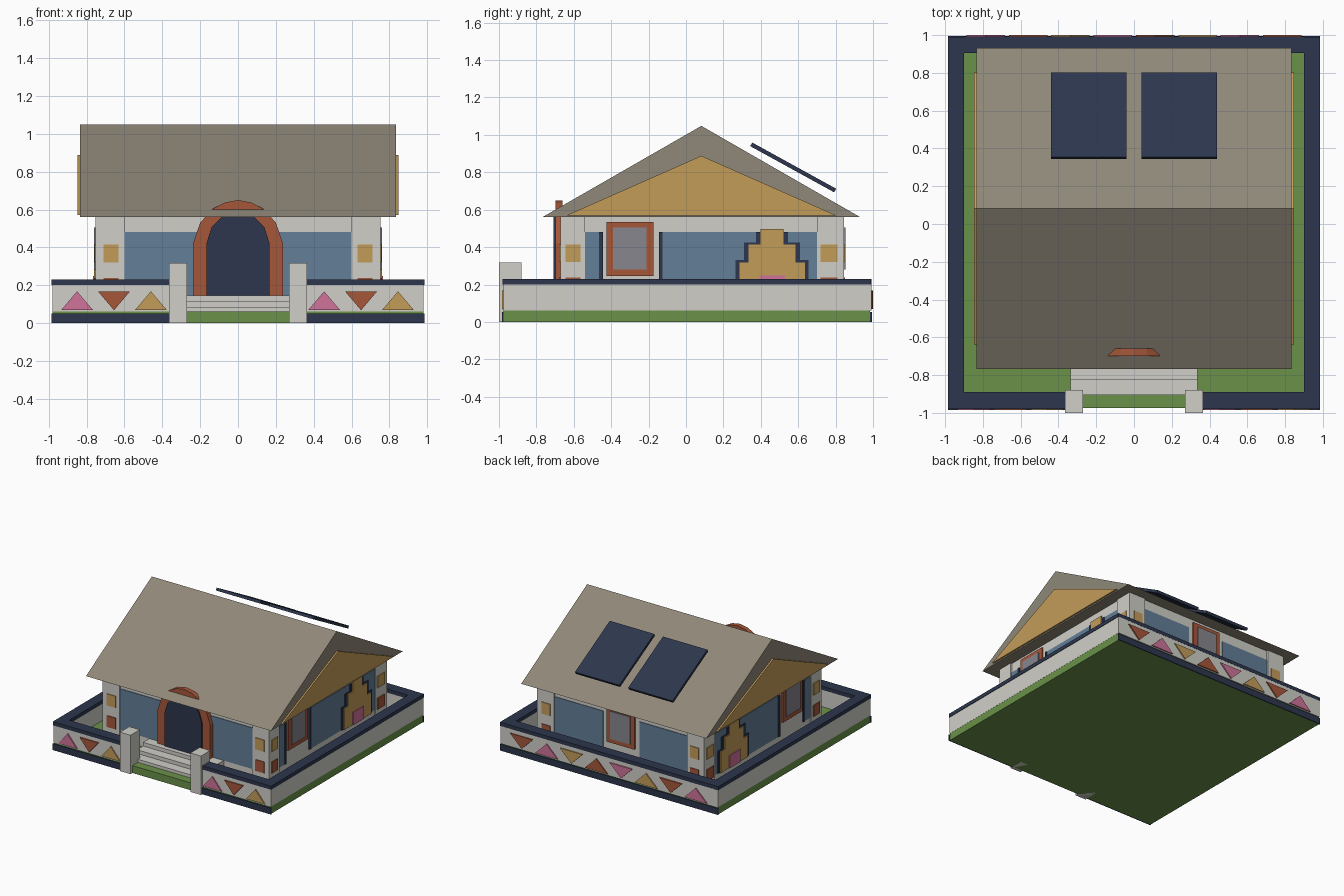
import bpy, bmesh, math
from mathutils import Matrix, Vector

if "Cube" in bpy.data.objects:
    bpy.data.objects.remove(bpy.data.objects["Cube"])


def material(name, hexcode):
    lin = []
    for i in (0, 2, 4):
        c = int(hexcode[i:i + 2], 16) / 255
        lin.append(c / 12.92 if c <= 0.04045 else ((c + 0.055) / 1.055) ** 2.4)
    m = bpy.data.materials.new(name)
    m.diffuse_color = (*lin, 1)
    m.use_nodes = True
    m.node_tree.nodes["Principled BSDF"].inputs["Base Color"].default_value = m.diffuse_color
    return m


WHITE = material("off_white", "D0CFC8")
NAVY = material("navy", "2D364D")
GREEN = material("grass_green", "6A9149")
ROOF = material("roof_taupe", "8F8879")
TAN = material("ochre", "C39C59")
RUST = material("rust_orange", "A6573A")
PINK = material("pink", "CF7399")
GLASS = material("blue_glass", "637F97")
GREY = material("door_grey", "86868D")


def prism(name, pts, axis, a, b, mat):
    """Extrude a 2D profile along x (pts are y,z) or along y (pts are x,z)."""
    bm = bmesh.new()
    place = (lambda p: (a, p[0], p[1])) if axis == "x" else (lambda p: (p[0], a, p[1]))
    face = bm.faces.new([bm.verts.new(place(p)) for p in pts])
    ext = bmesh.ops.extrude_face_region(bm, geom=[face])
    move = Vector((b - a, 0, 0)) if axis == "x" else Vector((0, b - a, 0))
    bmesh.ops.translate(bm, vec=move, verts=[v for v in ext["geom"] if isinstance(v, bmesh.types.BMVert)])
    bmesh.ops.recalc_face_normals(bm, faces=bm.faces)
    me = bpy.data.meshes.new(name)
    bm.to_mesh(me)
    bm.free()
    me.materials.append(mat)
    ob = bpy.data.objects.new(name, me)
    bpy.context.collection.objects.link(ob)
    return ob


def rect(u0, u1, z0, z1):
    return [(u0, z0), (u1, z0), (u1, z1), (u0, z1)]


def box(name, x0, x1, y0, y1, z0, z1, mat):
    return prism(name, rect(x0, x1, z0, z1), "y", y0, y1, mat)


def tri(cx, hw, up):
    lo, hi = 0.068, 0.168
    return [(cx - hw, lo), (cx + hw, lo), (cx, hi)] if up else [(cx - hw, hi), (cx + hw, hi), (cx, lo)]


def mirrored(pts):
    """Complete a left half profile, ending at the apex on x = 0."""
    return pts + [(-x, z) for x, z in reversed(pts[:-1])]


# Lawn and garden wall
box("lawn", -0.98, 0.98, -0.975, 0.985, 0, 0.06, GREEN)
for s in (-1, 1):
    box("side_wall", s * 0.905, s * 0.981, -0.976, 0.985, 0.06, 0.2, WHITE)
    box("side_wall_cap", s * 0.9, s * 0.985, -0.98, 0.99, 0.2, 0.23, NAVY)
    box("front_wall", s * 0.34, s * 0.905, -0.976, -0.895, 0.06, 0.2, WHITE)
    box("front_wall_corner", s * 0.905, s * 0.981, -0.977, -0.976, 0.06, 0.2, WHITE)
    box("front_wall_cap", s * 0.34, s * 0.9, -0.98, -0.89, 0.2, 0.23, NAVY)
    box("front_wall_base", s * 0.365, s * 0.985, -0.984, -0.975, 0, 0.052, NAVY)
    box("gate_pillar", s * 0.27, s * 0.365, -1, -0.88, 0, 0.317, WHITE)
box("back_wall", -0.981, 0.981, 0.91, 0.991, 0.06, 0.2, WHITE)
box("back_wall_cap", -0.9, 0.9, 0.905, 0.992, 0.2, 0.23, NAVY)
box("back_wall_base", -0.985, 0.985, 0.985, 0.994, 0, 0.052, NAVY)

# Painted triangles on the garden wall
cycle = (PINK, RUST, TAN)
for start in (-0.85, 0.455):
    for i in range(3):
        prism("front_triangle", tri(start + i * 0.195, 0.085, i % 2 == 0), "y", -0.985, -0.976, cycle[i])
for i in range(8):
    prism("back_triangle", tri(-0.785 + i * 0.2243, 0.102, i % 2 == 0), "y", 0.991, 1.0, cycle[i % 3])

# Entrance steps
for y, z0, z1 in ((-0.905, 0.06, 0.085), (-0.825, 0.085, 0.115), (-0.745, 0.115, 0.145)):
    box("step", -0.335, 0.335, y, -0.66, z0, z1, WHITE)

# House body with corner pillars
YF, YB, XS = -0.66, 0.83, 0.74
box("house_body", -XS, XS, YF, YB, 0.06, 0.56, WHITE)
for s in (-1, 1):
    for y0, y1 in ((-0.672, -0.54), (0.70, 0.845)):
        box("corner_pillar", s * 0.60, s * 0.752, y0, y1, 0.06, 0.56, WHITE)
    # Square tiles on the pillar faces
    for z0, z1, mat in ((0.32, 0.415, TAN), (0.145, 0.237, RUST)):
        box("front_tile", s * 0.63, s * 0.71, -0.678, -0.672, z0, z1, mat)
        box("back_tile", s * 0.63, s * 0.71, 0.845, 0.851, z0, z1, mat)
        for y0, y1 in ((-0.645, -0.565), (0.72, 0.81)):
            box("side_tile", s * 0.752, s * 0.758, y0, y1, z0, z1, mat)

# Front and back windows
for s in (-1, 1):
    box("front_window", s * 0.15, s * 0.60, YF - 0.005, YF, 0.145, 0.48, GLASS)
    box("back_window", s * 0.165, s * 0.60, YB, YB + 0.005, 0.145, 0.48, GLASS)

# Back door
box("back_door_frame", -0.125, 0.125, YB, YB + 0.014, 0.245, 0.535, RUST)
box("back_door_panel", -0.09, 0.09, YB + 0.014, YB + 0.022, 0.28, 0.505, GREY)


# Side walls: windows, posts, door and stepped niche
def stepped(c, tiers, base):
    left = [(c - tiers[0][0], base)]
    for i, (hw, z) in enumerate(tiers):
        left.append((c - hw, z))
        if i + 1 < len(tiers):
            left.append((c - tiers[i + 1][0], z))
    return left + [(2 * c - y, z) for y, z in reversed(left)]


for s in (-1, 1):
    def plate(name, pts, d0, d1, mat):
        prism(name, pts, "x", s * (XS + d0), s * (XS + d1), mat)

    plate("side_window", rect(-0.54, -0.465, 0.145, 0.48), 0, 0.005, GLASS)
    plate("side_window", rect(-0.125, 0.70, 0.145, 0.48), 0, 0.005, GLASS)
    plate("window_post", rect(-0.465, -0.445, 0.145, 0.48), 0, 0.01, NAVY)
    plate("window_post", rect(-0.145, -0.125, 0.145, 0.48), 0, 0.01, NAVY)
    plate("side_door_frame", rect(-0.425, -0.175, 0.245, 0.535), 0, 0.014, RUST)
    plate("side_door_panel", rect(-0.39, -0.21, 0.28, 0.505), 0.014, 0.02, GREY)
    plate("niche_border", stepped(0.46, ((0.195, 0.33), (0.15, 0.425), (0.085, 0.48)), 0.145), 0.005, 0.012, NAVY)
    plate("niche", stepped(0.46, ((0.175, 0.318), (0.125, 0.415), (0.062, 0.496)), 0.145), 0.012, 0.02, TAN)
    plate("niche_base", rect(0.392, 0.528, 0.145, 0.248), 0.02, 0.026, PINK)

# Arched doorway
arch = mirrored([(-0.238, 0.145), (-0.238, 0.42), (-0.2, 0.53), (-0.135, 0.603), (-0.07, 0.637), (0, 0.65)])
prism("door_arch", arch, "y", -0.698, -0.66, RUST)
door = mirrored([(-0.167, 0.145), (-0.167, 0.42), (-0.14, 0.505), (-0.085, 0.56), (0, 0.585)])
prism("front_door", door, "y", -0.708, -0.698, NAVY)

# Gabled roof with ochre gable plates
prism("roof", [(-0.768, 0.56), (0.932, 0.56), (0.082, 1.048)], "x", -0.835, 0.835, ROOF)
for s in (-1, 1):
    prism("gable_plate", [(-0.638, 0.57), (0.802, 0.57), (0.082, 0.888)], "x", s * 0.835, s * 0.848, TAN)

# Solar panels floating over the back slope
for s in (-1, 1):
    panel = box("solar_panel", -0.2, 0.2, -0.256, 0.256, -0.011, 0.011, NAVY)
    panel.data.transform(Matrix.Translation((s * 0.24, 0.573, 0.826)) @ Matrix.Rotation(-math.radians(28.8), 4, "X"))
